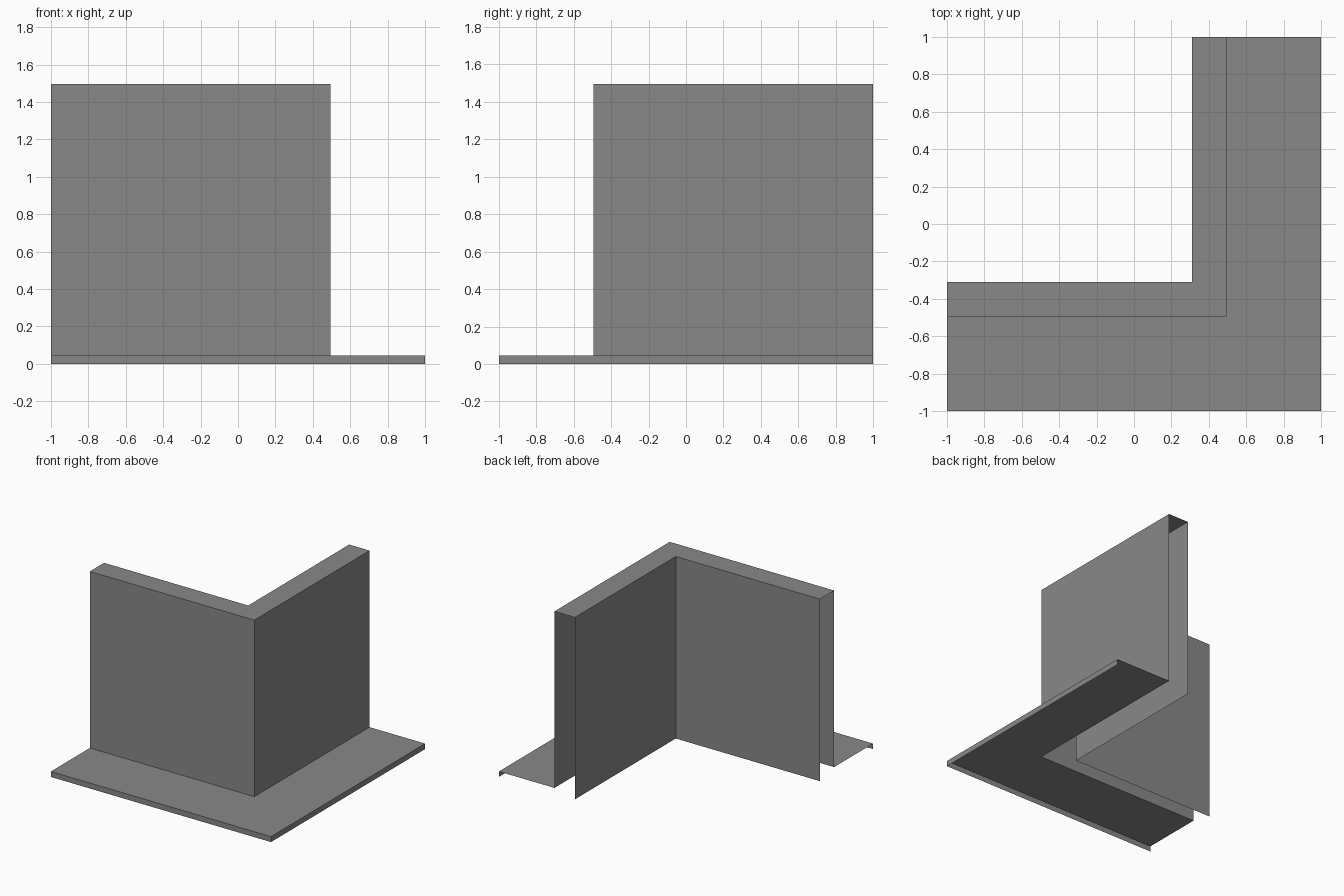
import bpy
import bmesh

cube = bpy.data.objects.get("Cube")
if cube:
    bpy.data.objects.remove(cube, do_unlink=True)

# Plain grey for the whole sheet
grey = bpy.data.materials.new("mid_grey")
grey.use_nodes = True
colour = (0.25, 0.25, 0.25, 1)
grey.diffuse_color = colour
grey.node_tree.nodes["Principled BSDF"].inputs["Base Color"].default_value = colour

WALL, BACK, LEDGE, TOP = 0.495, 0.31, 0.045, 1.495


def mitred_sheet(name, profile):
    """Sweep an open (offset, height) profile round a right-angled corner."""
    bm = bmesh.new()
    rows = [[bm.verts.new(p) for p in ((-1, -d, z), (d, -d, z), (d, 1, z))]
            for d, z in profile]
    for low, high in zip(rows, rows[1:]):
        for i in range(2):
            bm.faces.new((low[i], low[i + 1], high[i + 1], high[i]))
    mesh = bpy.data.meshes.new(name)
    bm.to_mesh(mesh)
    bm.free()
    mesh.materials.append(grey)
    obj = bpy.data.objects.new(name, mesh)
    bpy.context.collection.objects.link(obj)


# Low ledge: outer lip and flat top, open below and at the ends
mitred_sheet("corner_ledge", [(1, 0), (1, LEDGE), (WALL, LEDGE)])

# Hollow wall: outer face, top strip and inner face, open at the ends
mitred_sheet("corner_wall", [(WALL, LEDGE), (WALL, TOP), (BACK, TOP), (BACK, 0)])
